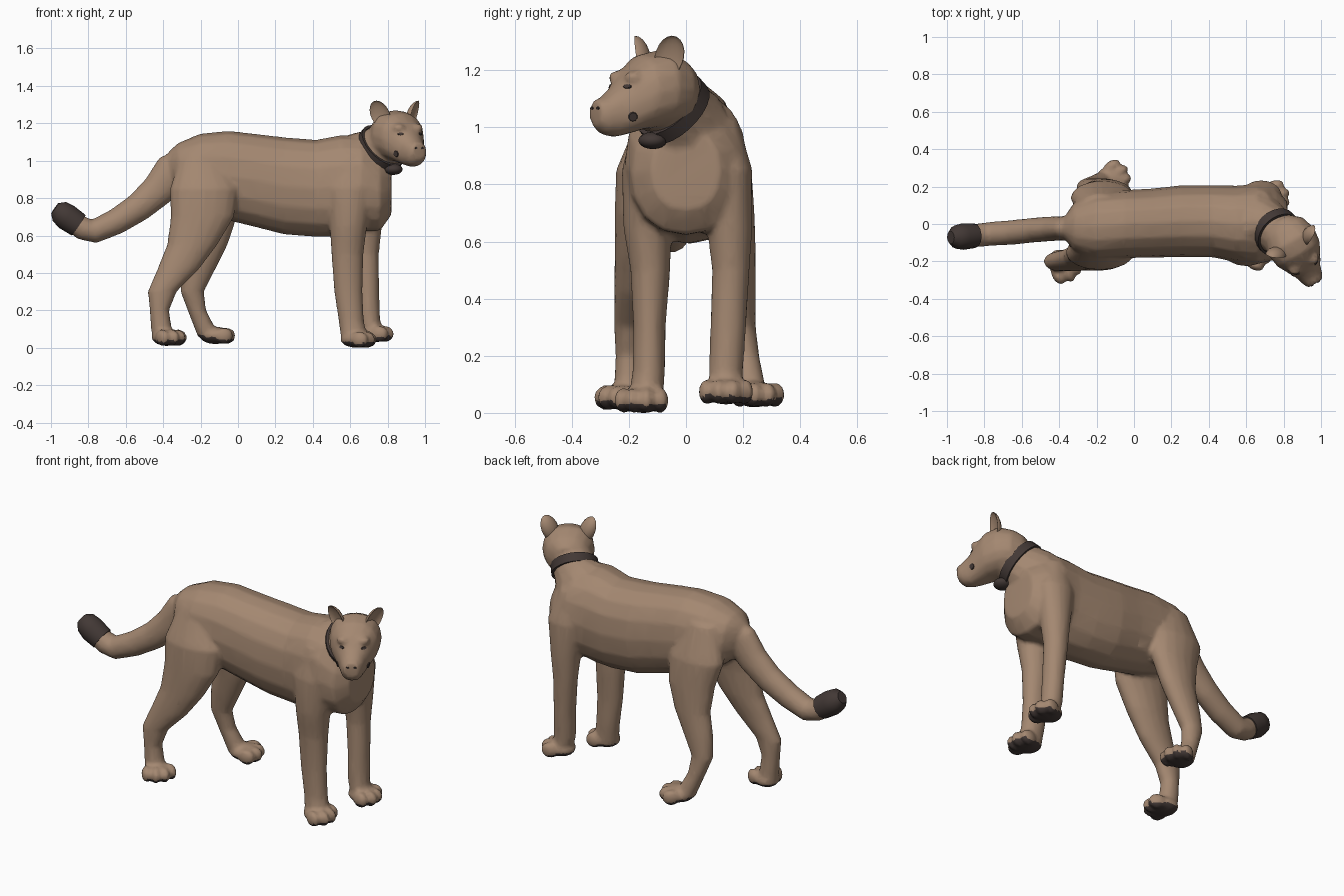
import bpy, bmesh, math
from mathutils import Vector, Matrix
from mathutils.bvhtree import BVHTree

if "Cube" in bpy.data.objects:
    bpy.data.objects.remove(bpy.data.objects["Cube"])

Z = Vector((0, 0, 1))


def material(name, rgb):
    m = bpy.data.materials.new(name)
    m.diffuse_color = (*rgb, 1)
    m.use_nodes = True
    m.node_tree.nodes["Principled BSDF"].inputs["Base Color"].default_value = m.diffuse_color
    return m


FUR = material("tan fur", (0.37, 0.245, 0.165))
DARK = material("dark brown", (0.055, 0.04, 0.036))


def make(name, bm, mats):
    bmesh.ops.recalc_face_normals(bm, faces=bm.faces[:])
    me = bpy.data.meshes.new(name)
    bm.to_mesh(me)
    bm.free()
    for m in mats:
        me.materials.append(m)
    ob = bpy.data.objects.new(name, me)
    bpy.context.collection.objects.link(ob)
    return ob


def smooth(ob, deg=45):
    bpy.ops.object.select_all(action='DESELECT')
    ob.select_set(True)
    bpy.context.view_layer.objects.active = ob
    bpy.ops.object.shade_smooth_by_angle(angle=math.radians(deg))


def loft(bm, rings, sides=16, power=1.0):
    """rings: (centre, direction, half width, half height)"""
    prev, first = None, None
    for c, d, hu, hv in rings:
        d = Vector(d).normalized()
        u = d.cross(Z)
        u = u.normalized() if u.length > 0.01 else Vector((0, 1, 0))
        v = u.cross(d)
        ring = []
        for i in range(sides):
            a = 2 * math.pi * i / sides
            cu, sv = math.cos(a), math.sin(a)
            cu = math.copysign(abs(cu) ** power, cu)
            sv = math.copysign(abs(sv) ** power, sv)
            ring.append(bm.verts.new(Vector(c) + u * hu * cu + v * hv * sv))
        if prev:
            for i in range(sides):
                j = (i + 1) % sides
                bm.faces.new((prev[i], prev[j], ring[j], ring[i]))
        else:
            first = ring
        prev = ring
    bm.faces.new(first)
    bm.faces.new(prev)


def blob(bm, c, radii, angle=0):
    m = (Matrix.Translation(c) @ Matrix.Rotation(angle, 4, 'Z')
         @ Matrix.Diagonal((*radii, 1)))
    bmesh.ops.create_uvsphere(bm, u_segments=14, v_segments=9, radius=1, matrix=m)


def leg(bm, rows):
    """rows: (x, y, z, half x, half y) from shoulder or hip down"""
    loft(bm, [((x, y, z), Z, hy, hx) for x, y, z, hx, hy in rows])


def paw(bm, x, y, z, deg):
    a = math.radians(deg)
    f, s = Vector((math.cos(a), math.sin(a), 0)), Vector((-math.sin(a), math.cos(a), 0))
    c = Vector((x, y, z))
    blob(bm, c + Z * 0.045, (0.09, 0.075, 0.047), a)
    for k, ahead in ((-0.066, 0.025), (-0.024, 0.055), (0.024, 0.055), (0.066, 0.025)):
        blob(bm, c + f * ahead + s * k + Z * 0.043, (0.05, 0.029, 0.045), a + k * 3)


body = bmesh.new()
X = (1, 0, 0)

# torso
loft(body, [((x, y, z), X, w, h) for x, y, z, w, h in (
    (-0.37, -0.02, 0.96, .06, .09), (-0.32, -0.015, 0.96, .13, .135),
    (-0.2, -0.01, 0.94, .18, .205), (-0.05, 0, 0.92, .182, .24),
    (0.1, 0.005, 0.893, .185, .25), (0.25, 0.015, 0.865, .192, .26),
    (0.42, 0.015, 0.852, .193, .26), (0.55, 0.0, 0.865, .205, .272),
    (0.66, 0, 0.875, .215, .255), (0.76, 0, 0.835, .19, .21), (0.82, 0, 0.85, .12, .14))],
    power=0.9)

# neck
NECK = Vector((0.765, -0.045, 1.065))
AXIS = Vector((0.51, -0.55, 0.66)).normalized()
loft(body, [((0.60, 0, 0.93), (1, 0, .3), .19, .20), ((0.69, -.01, 0.995), (1, -.4, .5), .16, .17),
            (NECK, AXIS, .12, .133), ((0.82, -0.09, 1.115), (.51, -.7, .4), .115, .12)])

# tail: x, y, z, half width, half height
path = [(-0.26, -.02, 1.0, .05, .08), (-0.35, -.022, .94, .065, .105), (-0.43, -.025, .84, .066, .09),
        (-0.53, -.032, .752, .066, .078), (-0.65, -.045, .675, .066, .07), (-0.77, -.053, .622, .064, .064),
        (-0.83, -.06, .638, .063, .063), (-0.89, -.065, .675, .055, .055)]
rings = []
for i, (x, y, z, w, h) in enumerate(path):
    p, q = path[max(i - 1, 0)], path[min(i + 1, len(path) - 1)]
    rings.append(((x, y, z), Vector(q[:3]) - Vector(p[:3]), w, h))
loft(body, rings)

# legs and paws
leg(body, [(.6, -.12, 1.03, .07, .06), (.6, -.15, .85, .12, .075), (.59, -.135, .65, .1, .085),
           (.585, -.125, .5, .086, .07), (.59, -.128, .3, .076, .057),
           (.605, -.13, .15, .068, .057), (.62, -.14, .05, .07, .06)])
leg(body, [(.66, .12, 1.03, .07, .06), (.68, .155, .85, .11, .078), (.685, .153, .65, .085, .08),
           (.685, .157, .5, .068, .066), (.695, .148, .3, .06, .063),
           (.7, .14, .15, .06, .06), (.72, .14, .07, .06, .06)])
leg(body, [(-.2, -.1, 1.05, .1, .06), (-.18, -.15, .85, .185, .095), (-.19, -.165, .7, .17, .085),
           (-.245, -.175, .55, .135, .075), (-.32, -.19, .42, .112, .062),
           (-.405, -.2, .3, .078, .052), (-.42, -.2, .2, .052, .047),
           (-.41, -.2, .1, .056, .052), (-.4, -.2, .05, .056, .052)])
leg(body, [(-.18, .1, 1.05, .1, .06), (-.17, .14, .85, .17, .09), (-.15, .16, .7, .145, .08),
           (-.165, .175, .55, .11, .07), (-.21, .185, .42, .09, .06),
           (-.245, .195, .3, .063, .05), (-.22, .21, .2, .05, .047),
           (-.175, .225, .1, .056, .052), (-.16, .23, .06, .056, .052)])
for spec in ((.635, -.15, 0, -10), (.73, .14, .03, 0), (-.38, -.215, .01, -42), (-.12, .24, .02, 20)):
    paw(body, *spec)

# head, turned to the side
F = Vector((0.5, -0.87, 0)).normalized()
R = F.cross(Z)
HEAD = Vector((0.85, -0.11, 0))


def at(f, side, z):
    return HEAD + F * f + R * side + Z * z


loft(body, [(at(f, 0, z), F, w, h) for f, z, w, h in (
    (-0.15, 1.13, .06, .07), (-0.10, 1.13, .118, .11), (-0.02, 1.135, .143, .137),
    (0.06, 1.122, .132, .132), (0.12, 1.087, .098, .113), (0.165, 1.055, .073, .09),
    (0.21, 1.04, .06, .066), (0.24, 1.05, .045, .045))], power=0.9)
for s in (-1, 1):  # brow ridges
    blob(body, at(0.115, s * 0.055, 1.175), (.036, .036, .024))

# fuse the body parts into one skin
skin = make("body", body, [])
mod = skin.modifiers.new("fuse", 'REMESH')
mod.mode, mod.voxel_size = 'VOXEL', 0.012
mod = skin.modifiers.new("soften", 'SMOOTH')
mod.factor, mod.iterations = 0.5, 4
mod = skin.modifiers.new("reduce", 'DECIMATE')
mod.ratio = 0.25
deps = bpy.context.evaluated_depsgraph_get()
fused = bpy.data.meshes.new_from_object(skin.evaluated_get(deps))
skin.modifiers.clear()
skin.data = fused
fused.materials.clear()
fused.materials.append(FUR)
fused.materials.append(DARK)
low = min(v.co.z for v in fused.vertices)
for v in fused.vertices:
    v.co.z -= low * max(0, 1 - v.co.z / 0.2)
for p in fused.polygons:  # dark soles
    p.material_index = int(p.normal.z < -0.35 and p.center.z < 0.07)
smooth(skin, 60)

# dark tail tip
bm = bmesh.new()
D = (-0.8, -0.05, 0.55)
loft(bm, [((-.852, -.062, .655), D, .066, .066), ((-.915, -.067, .698), D, .071, .071),
          ((-.955, -.07, .728), D, .062, .062), ((-.98, -.072, .745), D, .035, .034)], sides=12)
smooth(make("tail_tip", bm, [DARK]))

# collar band and its tag
bm = bmesh.new()
U = AXIS.cross(Z).normalized()
V = U.cross(AXIS)
N = 24
loops = []
for i in range(N):
    a = 2 * math.pi * i / N
    e = U * math.cos(a) * 0.126 + V * math.sin(a) * 0.14
    loops.append([bm.verts.new(NECK + e * k + AXIS * h)
                  for k, h in ((0.92, -.026), (1.04, -.026), (1.03, .026), (0.92, .026))])
for i in range(N):
    p, q = loops[i], loops[(i + 1) % N]
    for k in range(4):
        m = (k + 1) % 4
        bm.faces.new((p[k], p[m], q[m], q[k]))
blob(bm, NECK - V * 0.148, (.05, .05, .03))
smooth(make("collar", bm, [DARK]))

# cupped ears, turned outward
for s, name in ((-1, "left_ear"), (1, "right_ear")):
    bm = bmesh.new()
    bmesh.ops.create_uvsphere(bm, u_segments=14, v_segments=10, radius=1)
    face = (F * 0.75 + R * s * 0.66).normalized()
    wide = face.cross(Z)
    for v in bm.verts:
        x, y, z = v.co
        y = y if y < 0 else -0.45 * y  # hollow the front
        v.co = at(0.005, s * (0.108 + 0.022 * z), 1.247 + z * 0.074) + wide * x * 0.055 + face * y * 0.045
    smooth(make(name, bm, [FUR]))

# eyes, nostrils and mouth spots as thin plates on the skin
tree = BVHTree.FromPolygons([v.co for v in fused.vertices], [p.vertices[:] for p in fused.polygons])


def plate(name, origin, direction, rx, ry):
    hit, n, _, _ = tree.ray_cast(origin, direction)
    if hit is None:
        return
    bm = bmesh.new()
    u = Z.cross(n).normalized()
    rot = Matrix((u, n.cross(u), n)).transposed().to_4x4()
    bmesh.ops.create_cone(bm, cap_ends=True, segments=10, radius1=1, radius2=0.8, depth=1,
                          matrix=Matrix.Translation(hit) @ rot @ Matrix.Diagonal((rx, ry, .008, 1)))
    make(name, bm, [DARK])


for s, side in ((-1, "left"), (1, "right")):
    plate(side + "_eye", at(0.5, s * 0.06, 1.143), -F, .018, .009)
    plate(side + "_nostril", at(0.5, s * 0.02, 1.067), -F, .009, .006)
    plate(side + "_mouth_spot", at(0.135, s * 0.5, 1.037), R * -s, .018, .019)
